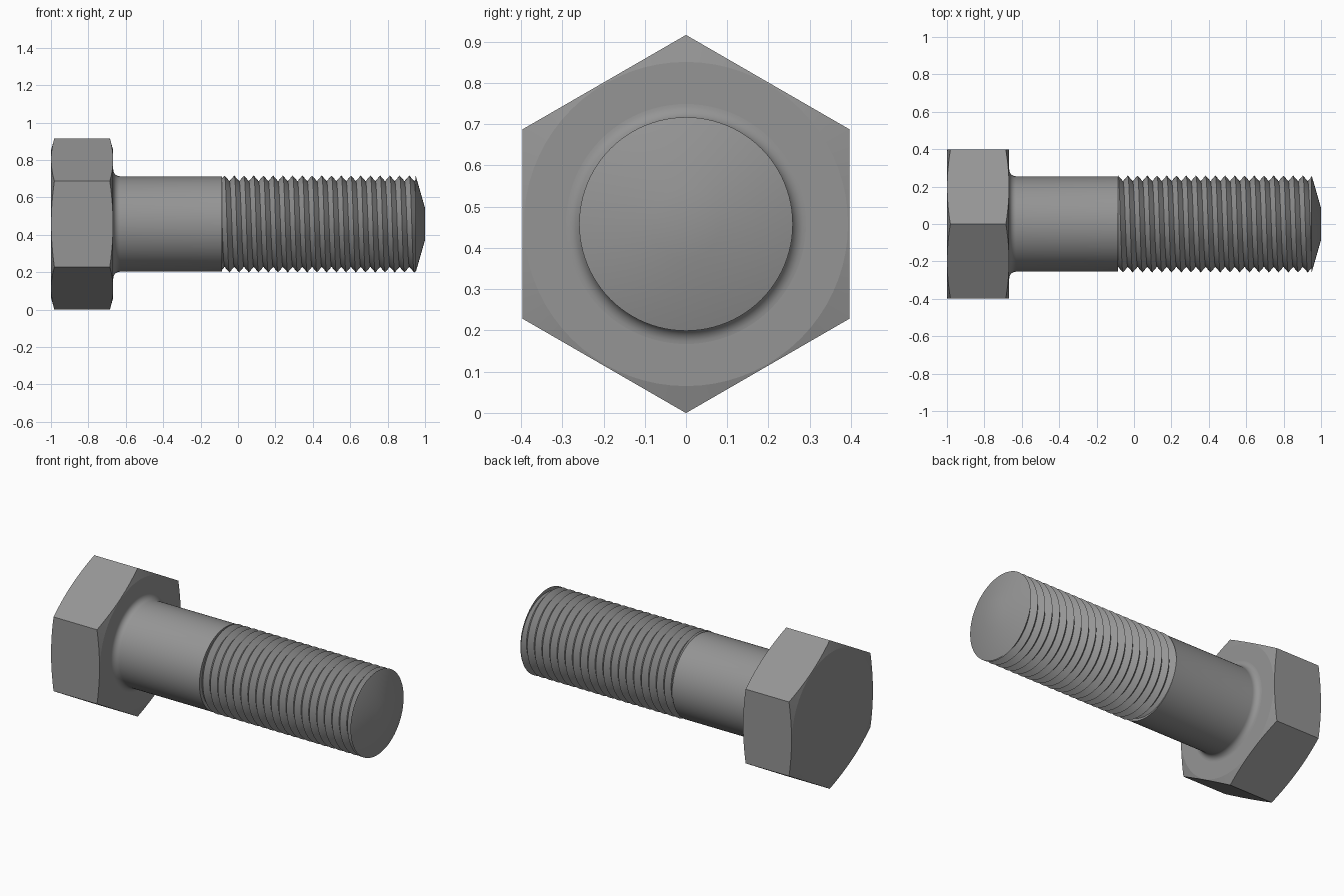
import bpy, bmesh, math

if "Cube" in bpy.data.objects:
    bpy.data.objects.remove(bpy.data.objects["Cube"])

CZ = 0.458            # height of the bolt axis
R_HEX, FLAT = 0.458, 0.397
R_SHANK, R_CREST, R_ROOT = 0.255, 0.259, 0.229
X_THREAD, X_END, PITCH = -0.085, 0.95, 0.052

steel = bpy.data.materials.new("grey steel")
steel.diffuse_color = (0.3, 0.3, 0.3, 1)
steel.use_nodes = True
steel.node_tree.nodes["Principled BSDF"].inputs["Base Color"].default_value = steel.diffuse_color


def loft(name, rings, start=None, end=None, smooth=30):
    """Skin closed rings of points; optional centre points close the ends."""
    bm = bmesh.new()
    loops = [[bm.verts.new(p) for p in ring] for ring in rings]
    n = len(loops[0])
    for a, b in zip(loops, loops[1:]):
        for i in range(n):
            j = (i + 1) % n
            bm.faces.new((a[i], a[j], b[j], b[i]))
    for point, ring in ((start, loops[0]), (end, loops[-1])):
        if point:
            c = bm.verts.new(point)
            for i in range(n):
                bm.faces.new((c, ring[i], ring[(i + 1) % n]))
    bmesh.ops.remove_doubles(bm, verts=bm.verts, dist=1e-5)
    bmesh.ops.recalc_face_normals(bm, faces=bm.faces)
    mesh = bpy.data.meshes.new(name)
    bm.to_mesh(mesh)
    bm.free()
    mesh.materials.append(steel)
    obj = bpy.data.objects.new(name, mesh)
    bpy.context.collection.objects.link(obj)
    bpy.ops.object.select_all(action='DESELECT')
    obj.select_set(True)
    bpy.context.view_layer.objects.active = obj
    bpy.ops.object.shade_smooth_by_angle(angle=math.radians(smooth))
    return obj


def polar(x, r, a):
    return (x, r * math.cos(a), CZ + r * math.sin(a))


def circle(x, r, n=96):
    return [polar(x, r, math.tau * i / n) for i in range(n)]


# Hexagon head: corners cut by a shallow cone at both ends
N = 72
angles = [math.tau * i / N for i in range(N)]


def hex_radius(a):
    return FLAT / math.cos((a + math.pi / 6) % (math.pi / 3) - math.pi / 6)


def hex_ring(x, direction):
    return [polar(x + direction * 0.28 * (hex_radius(a) - FLAT), hex_radius(a), a)
            for a in angles]


loft("hex_head",
     [circle(-1, FLAT - 0.004, N), hex_ring(-0.999, 1),
      hex_ring(-0.668, -1), circle(-0.667, FLAT - 0.004, N)],
     start=(-1, 0, CZ), end=(-0.667, 0, CZ), smooth=12)

# Plain shank with a rounded fillet under the head
FIL = 0.036
fillet = []
for k in range(9):
    t = math.pi / 2 * k / 8
    fillet.append(circle(-0.667 + FIL * (1 - math.cos(t)),
                         R_SHANK + FIL * (1 - math.sin(t))))
loft("shank", fillet + [circle(X_THREAD, R_SHANK), circle(X_THREAD, 0.2)])

# Helical thread: alternating crest and root lines, clipped at both ends
M = 96


def thread_radius(x, turn):
    phase = ((x - X_THREAD) / PITCH - turn) % 1
    return R_ROOT + (R_CREST - R_ROOT) * abs(2 * phase - 1)


rows = []
half_turns = int((X_END - X_THREAD) / PITCH * 2) + 2
for k in range(-2, half_turns + 1):
    row = []
    for i in range(M + 1):
        turn = i / M
        x = X_THREAD + PITCH * (k / 2 + turn)
        x = min(max(x, X_THREAD), X_END)
        row.append(polar(x, thread_radius(x, turn), math.tau * turn))
    rows.append(row)

bm = bmesh.new()
grid = [[bm.verts.new(p) for p in row] for row in rows]
for a, b in zip(grid, grid[1:]):
    for i in range(M):
        bm.faces.new((a[i], b[i], b[i + 1], a[i + 1]))
bmesh.ops.remove_doubles(bm, verts=bm.verts, dist=1e-5)
bmesh.ops.dissolve_degenerate(bm, edges=bm.edges, dist=1e-6)
bmesh.ops.recalc_face_normals(bm, faces=bm.faces)
mesh = bpy.data.meshes.new("thread")
bm.to_mesh(mesh)
bm.free()
mesh.materials.append(steel)
thread = bpy.data.objects.new("thread", mesh)
bpy.context.collection.objects.link(thread)
bpy.ops.object.select_all(action='DESELECT')
thread.select_set(True)
bpy.context.view_layer.objects.active = thread
bpy.ops.object.shade_smooth_by_angle(angle=math.radians(30))

# Conical tip
loft("tip", [circle(X_END, 0.2), circle(X_END, R_CREST), circle(1, 0.085)],
     end=(1, 0, CZ))
